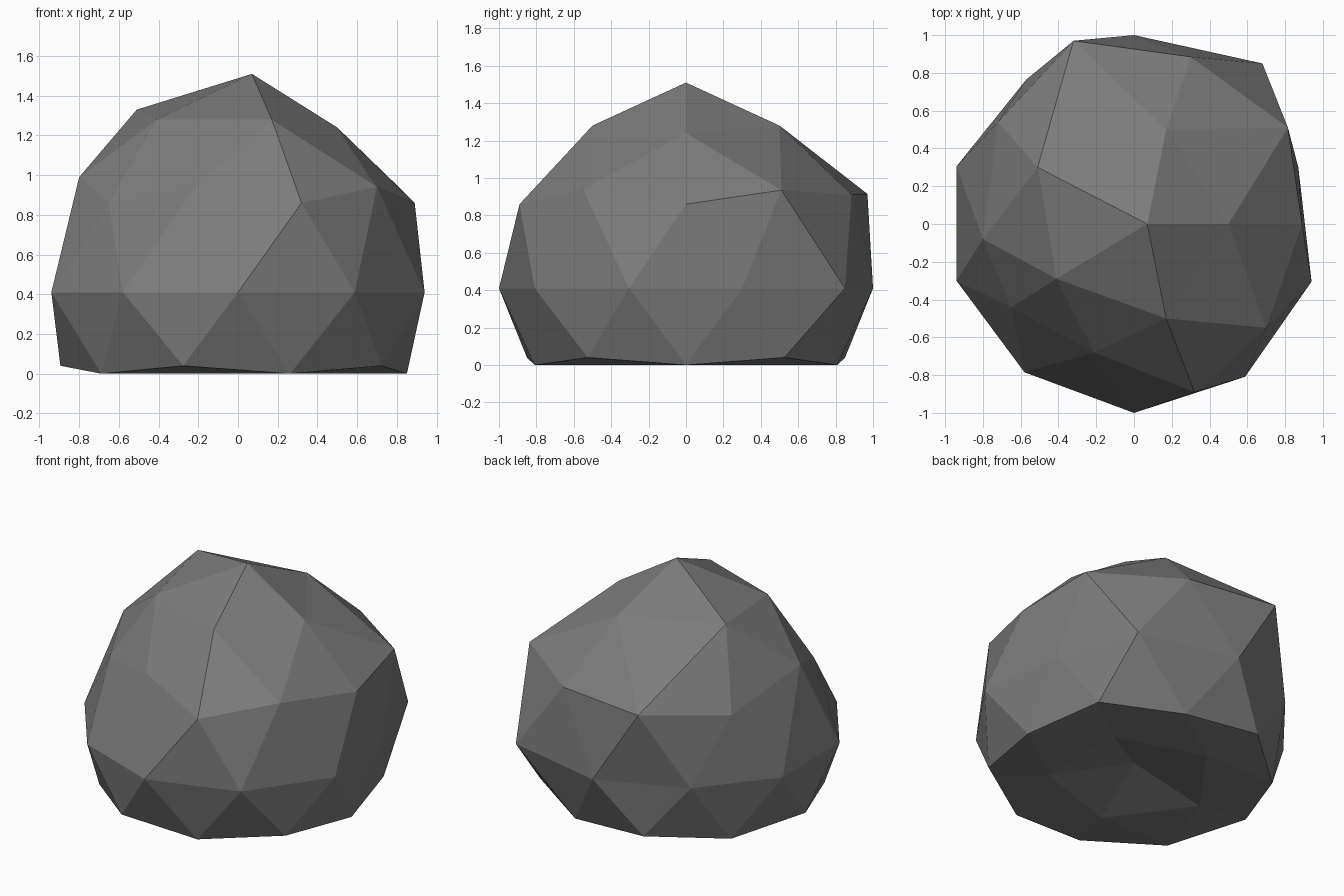
import bpy, bmesh
from mathutils import Vector

# Stone colour
grey = bpy.data.materials.new("stone grey")
grey.diffuse_color = (0.2, 0.2, 0.2, 1)

# Boulder: low-poly ball whose middle ring sits at z = 0.41
bm = bmesh.new()
bmesh.ops.create_icosphere(bm, subdivisions=2, radius=1.0)
for v in bm.verts:
    z = v.co.z
    if z < -0.95:
        v.co.z = 0.11        # hollow in the underside
    elif z < -0.5:
        v.co.z = 0.0         # flat resting face
    elif z < -0.4:
        v.co.z = 0.04        # slightly raised rim corners
    else:
        v.co.z = z + 0.41

# Chipped corners: nearest vertex is pulled to each point
chips = [
    (0.07, 0, 1.51),
    (0.17, -0.5, 1.28), (-0.41, -0.29, 1.28), (-0.51, 0.3, 1.33),
    (0.17, 0.5, 1.28), (0.5, 0, 1.24),
    (0.32, -0.89, 0.86), (-0.65, -0.44, 0.86), (-0.72, 0.54, 0.86),
    (0.3, 0.885, 0.91), (0.89, 0, 0.86),
    (0.7, -0.55, 0.94), (-0.21, -0.68, 0.95), (-0.8, -0.08, 0.99),
    (-0.32, 0.97, 0.915), (0.815, 0.51, 0.935),
    (0.68, 0.85, 0.41), (0.87, 0.3, 0.41),
    (-0.57, 0.765, 0.41), (-0.58, -0.785, 0.41), (0.94, -0.305, 0.41),
    (-0.94, 0.305, 0.41), (-0.94, -0.3, 0.41),
]
for p in map(Vector, chips):
    min(bm.verts, key=lambda v: (v.co - p).length).co = p

mesh = bpy.data.meshes.new("boulder")
bm.to_mesh(mesh)
bm.free()
mesh.materials.append(grey)
bpy.context.collection.objects.link(bpy.data.objects.new("boulder", mesh))
